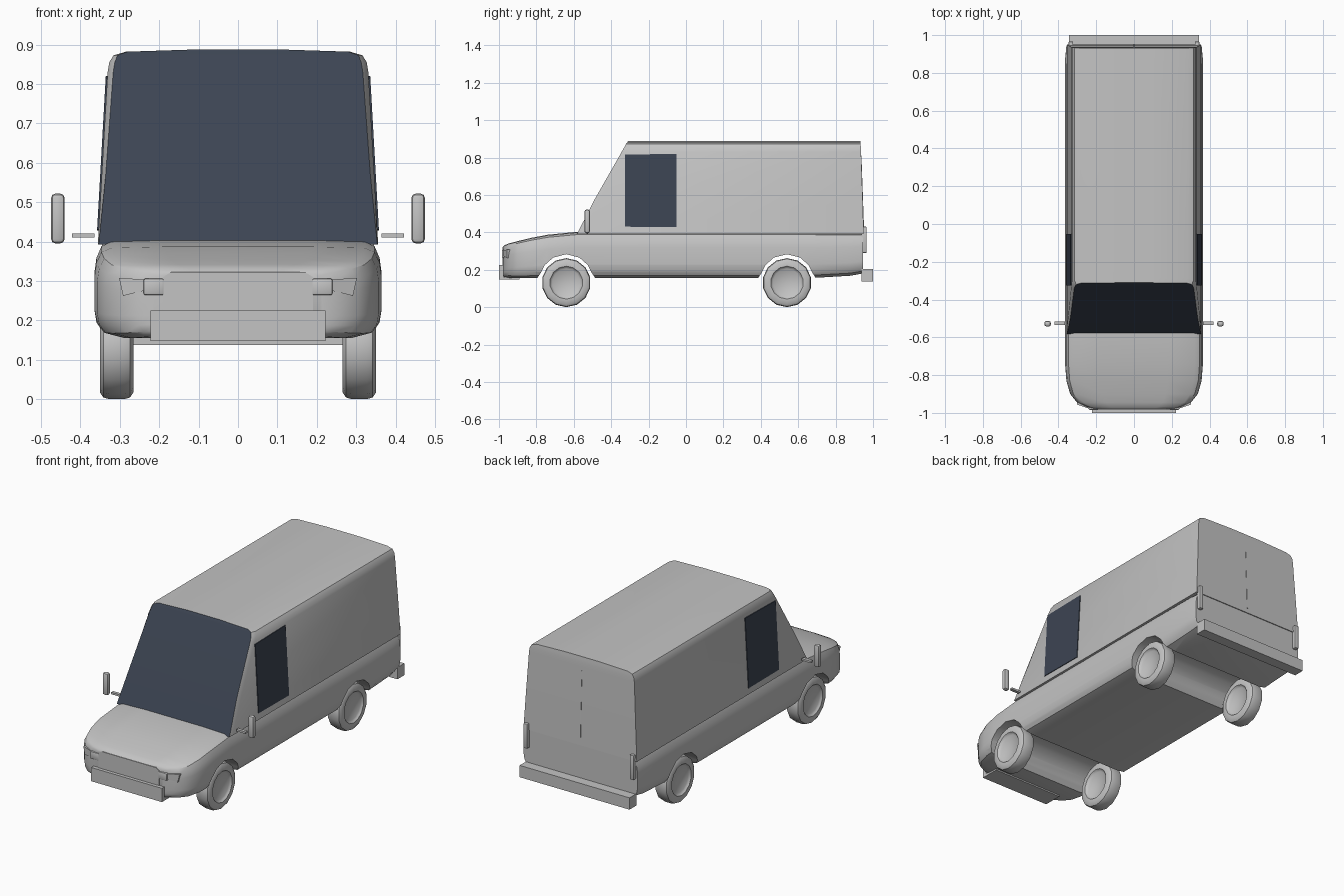
import bpy, bmesh, math
from mathutils import Vector

cube = bpy.data.objects.get("Cube")
if cube:
    bpy.data.objects.remove(cube, do_unlink=True)


def material(name, rgb):
    m = bpy.data.materials.new(name)
    m.use_nodes = True
    m.diffuse_color = (*rgb, 1)
    m.node_tree.nodes["Principled BSDF"].inputs["Base Color"].default_value = (*rgb, 1)
    return m


GREY = material("body_grey", (0.55, 0.55, 0.55))
GLASS = material("dark_glass", (0.045, 0.058, 0.085))


def finish(name, bm, mats=(GREY,), smooth=None):
    bmesh.ops.recalc_face_normals(bm, faces=bm.faces)
    me = bpy.data.meshes.new(name)
    bm.to_mesh(me)
    bm.free()
    ob = bpy.data.objects.new(name, me)
    bpy.context.collection.objects.link(ob)
    for m in mats:
        me.materials.append(m)
    if smooth:
        shade(ob, smooth)
    return ob


def activate(ob):
    bpy.ops.object.select_all(action='DESELECT')
    ob.select_set(True)
    bpy.context.view_layer.objects.active = ob


def shade(ob, degrees):
    activate(ob)
    bpy.ops.object.shade_smooth_by_angle(angle=math.radians(degrees))


def box(name, lo, hi, bevel=0):
    bm = bmesh.new()
    bmesh.ops.create_cube(bm, size=1)
    lo, hi = Vector(lo), Vector(hi)
    for v in bm.verts:
        v.co = (lo + hi) / 2 + v.co * (hi - lo)
    if bevel:
        bmesh.ops.bevel(bm, geom=bm.edges[:], offset=bevel, segments=2,
                        profile=0.5, affect='EDGES')
    return finish(name, bm, smooth=40 if bevel else None)


def prism(name, outline, depth, mat=GREY):
    """Closed slab: an outline of 3D points swept along depth."""
    bm = bmesh.new()
    a = [bm.verts.new(p) for p in outline]
    b = [bm.verts.new(Vector(p) + Vector(depth)) for p in outline]
    bm.faces.new(a)
    bm.faces.new(b)
    for i in range(len(a)):
        j = (i + 1) % len(a)
        bm.faces.new((a[i], a[j], b[j], b[i]))
    return finish(name, bm, (mat,))


def bridge(bm, r, s, closed=True):
    n = len(r)
    for i in range(n if closed else n - 1):
        j = (i + 1) % n
        bm.faces.new((r[i], r[j], s[j], s[i]))


# Lower body: one rounded section lofted along the length
SECTION = [(.80, 0), (.94, .06), (.985, .16), (1, .3), (1, .66),
           (.985, .82), (.95, .94), (.88, .985), (.5, 1.0)]
STATIONS = [  # y, half width, bottom, top
    (-.978, .215, .165, .322), (-.968, .255, .16, .332), (-.945, .302, .157, .341),
    (-.90, .338, .155, .353), (-.83, .358, .155, .37), (-.74, .365, .155, .387),
    (-.58, .365, .155, .403), (.66, .365, .155, .402), (.88, .364, .168, .400),
    (.945, .358, .18, .398)]
bm = bmesh.new()
rings = []
for y, w, zb, zt in STATIONS:
    half = [(w * fx, zb + (zt - zb) * fz) for fx, fz in SECTION]
    full = half + [(-x, z) for x, z in reversed(half)]
    rings.append([bm.verts.new((x, y, z)) for x, z in full])
for r, s in zip(rings, rings[1:]):
    bridge(bm, r, s)
bm.faces.new(rings[0])
bm.faces.new(rings[-1])
lower = finish("lower_body", bm)

# Wheel arches cut through the full width
AXLES = (-.64, .54)
for y in AXLES:
    arch = [(-.16, .10), (-.155, .155), (-.135, .185), (-.115, .225), (-.07, .265), (0, .283)]
    arch += [(-a, z) for a, z in reversed(arch[:-1])]
    cutter = prism("arch_cutter", [(-.5, y + a, z) for a, z in arch], (1, 0, 0))
    cutter.hide_render = True
    mod = lower.modifiers.new("arch", 'BOOLEAN')
    mod.operation, mod.solver, mod.object = 'DIFFERENCE', 'EXACT', cutter
    activate(lower)
    bpy.ops.object.modifier_apply(modifier=mod.name)
    bpy.data.objects.remove(cutter, do_unlink=True)
shade(lower, 35)

# Upper body: sloping glass front, pillars, sides, roof and back
UPPER = [  # half width, z, windscreen y, back y, pillar width
    (.356, .392, -.582, .950, .002), (.346, .57, -.492, .945, .010),
    (.331, .83, -.344, .936, .014), (.327, .855, -.330, .935, .014),
    (.316, .873, -.320, .933, .010), (.285, .882, -.313, .932, .004),
    (.10, .888, -.311, .932, 0)]


def upper_ring(bm, func):
    right = [bm.verts.new(func(*row)) for row in UPPER]
    left = [bm.verts.new((-v.co.x, v.co.y, v.co.z)) for v in reversed(right)]
    return right + left


bm = bmesh.new()
front = upper_ring(bm, lambda w, z, f, b, p: (w - p, f, z))
pillar = upper_ring(bm, lambda w, z, f, b, p: (w, f + .025, z))
back = upper_ring(bm, lambda w, z, f, b, p: (w, b, z))
bridge(bm, front, pillar)
bridge(bm, pillar, back)
n = len(front)
for ring, idx in ((front, 1), (back, 0)):
    for i in range(n // 2 - 1):
        face = bm.faces.new((ring[i], ring[i + 1], ring[n - 2 - i], ring[n - 1 - i]))
        face.material_index = idx
finish("upper_body", bm, (GREY, GLASS), smooth=30)


def side_x(z):
    return .356 - .0565 * (z - .392)


# Wheels: a tyre and dished hub revolved about the axle
TYRE = [(.026, .0), (.030, .075), (.036, .083), (.042, .088), (.042, .115),
        (.034, .127), (.02, .131)]


def wheel(name, x, y):
    bm = bmesh.new()
    profile = TYRE + [(-a, r) for a, r in reversed(TYRE)]
    vs = [bm.verts.new((a, 0, r)) for a, r in profile]
    es = [bm.edges.new(p) for p in zip(vs, vs[1:])]
    bmesh.ops.spin(bm, geom=vs + es, axis=(1, 0, 0), cent=(0, 0, 0),
                   angle=math.tau, steps=14)
    bmesh.ops.remove_doubles(bm, verts=bm.verts, dist=.0005)
    for v in bm.verts:
        v.co += Vector((x, y, .131))
    return finish(name, bm, smooth=35)


# Parts repeated on both sides
for side, s in (("left", 1), ("right", -1)):
    def sbox(name, lo, hi, bevel=0):
        xs = sorted((s * lo[0], s * hi[0]))
        box(f"{side}_{name}", (xs[0], *lo[1:]), (xs[1], *hi[1:]), bevel)

    for end, y in zip(("front", "rear"), AXLES):
        wheel(f"{side}_{end}_wheel", s * .308, y)

    corners = [(-.325, .43), (-.052, .428), (-.052, .82), (-.325, .815)]
    prism(f"{side}_cab_window", [(s * (side_x(z) - .004), y, z) for y, z in corners],
          (s * .008, 0, 0), GLASS)

    sbox("mirror_arm", (.365, -.535, .41), (.422, -.517, .421))
    sbox("mirror", (.44, -.543, .395), (.475, -.513, .522), .012)
    sbox("tail_light", (.322, .938, .29), (.346, .966, .43), .004)
    sbox("headlight", (.188, -.984, .264), (.24, -.94, .306), .005)
    lamp = [(.235, -.978, .303), (.302, -.956, .308), (.292, -.958, .262), (.235, -.978, .276)]
    prism(f"{side}_indicator", [(s * x, y, z) for x, y, z in lamp], (0, .04, 0))

    # Rear door pane, following the slight lean of the back
    pane = [(.05, .52), (.265, .52), (.265, .755), (.05, .755)]
    prism(f"{side}_rear_pane", [(s * x, .9505 - .037 * (z - .392), z) for x, z in pane],
          (0, -.006, 0))

# Rear door seam, grille panel and bumpers
prism("rear_door_seam", [(x, y, z) for x, y, z in
      ((-.003, .952, .42), (.003, .952, .42), (.003, .938, .81), (-.003, .938, .81))],
      (0, -.006, 0))
prism("grille_panel", [(-.19, -.981, .20), (.19, -.981, .20), (.19, -.981, .31),
                       (.17, -.981, .322), (-.17, -.981, .322), (-.19, -.981, .31)], (0, .008, 0))
box("front_bumper", (-.222, -1, .147), (.222, -.975, .225))
box("front_bumper_mount", (-.222, -.98, .147), (.222, -.89, .162))
box("rear_bumper", (-.345, .938, .137), (.345, 1, .204))
